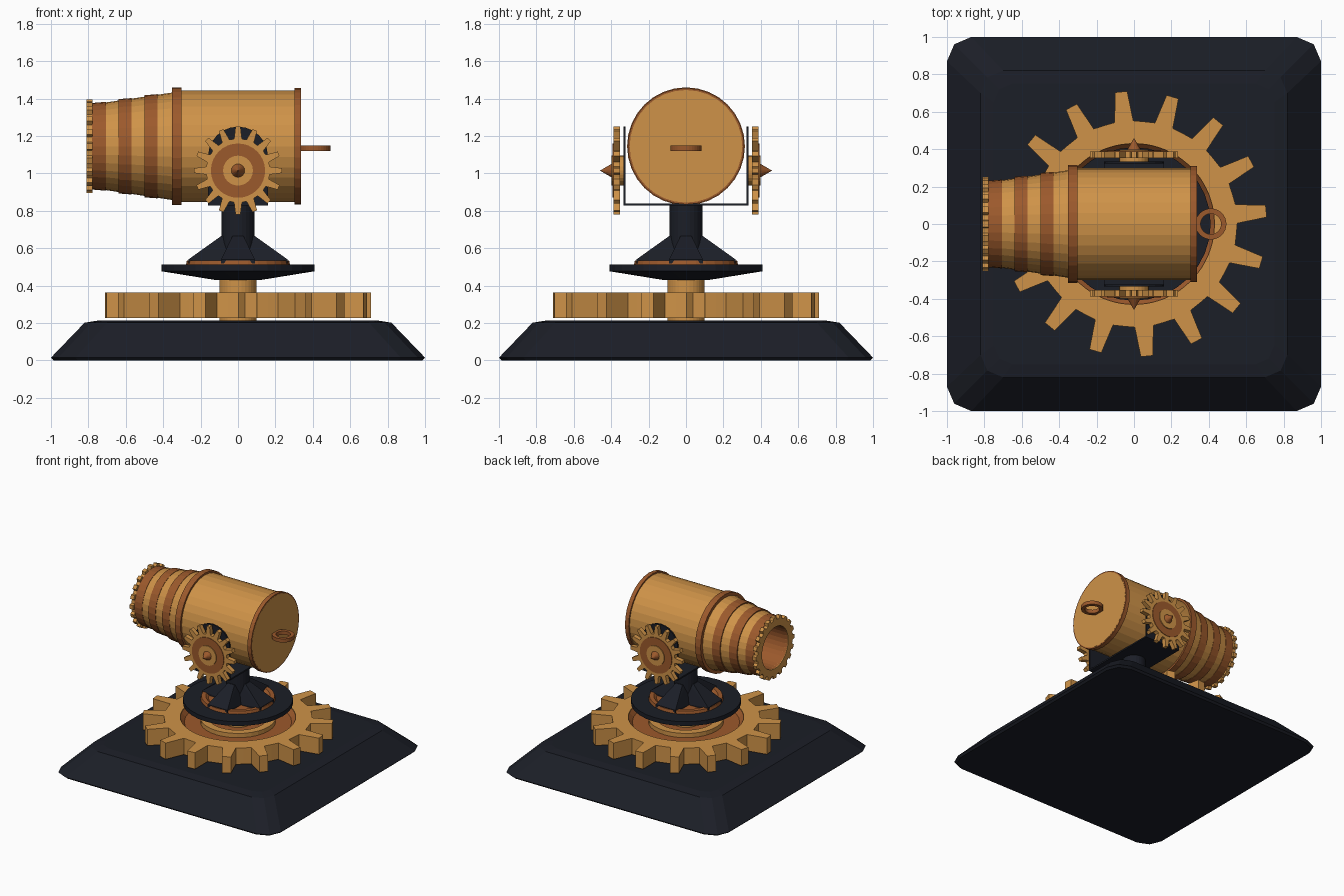
import bpy, bmesh
from math import sin, cos, pi, radians
from mathutils import Matrix, Vector

if "Cube" in bpy.data.objects:
    bpy.data.objects.remove(bpy.data.objects["Cube"])


def material(name, rgb):
    m = bpy.data.materials.new(name)
    m.diffuse_color = (*rgb, 1)
    m.use_nodes = True
    m.node_tree.nodes["Principled BSDF"].inputs["Base Color"].default_value = m.diffuse_color
    return m


BRASS = material("brass", (0.62, 0.29, 0.065))
COPPER = material("copper", (0.33, 0.10, 0.025))
IRON = material("iron", (0.011, 0.013, 0.020))


def finish(name, bm, mat, matrix=Matrix()):
    bmesh.ops.remove_doubles(bm, verts=bm.verts, dist=1e-5)
    bmesh.ops.recalc_face_normals(bm, faces=bm.faces)
    bm.transform(matrix)
    me = bpy.data.meshes.new(name)
    bm.to_mesh(me)
    bm.free()
    me.materials.append(mat)
    ob = bpy.data.objects.new(name, me)
    bpy.context.collection.objects.link(ob)
    return ob


def bridge(bm, loops, closed=False):
    """Join a stack of equal-length point loops with quads."""
    rings = [[bm.verts.new(p) for p in loop] for loop in loops]
    pairs = list(zip(rings, rings[1:])) + ([(rings[-1], rings[0])] if closed else [])
    n = len(rings[0])
    for a, b in pairs:
        for i in range(n):
            j = (i + 1) % n
            bm.faces.new((a[i], a[j], b[j], b[i]))
    return rings


def lathe(name, profile, mat, matrix=Matrix(), segs=32, closed=False):
    """Spin (radius, height) points about local z."""
    bm = bmesh.new()
    bridge(bm, [[(r * cos(2 * pi * i / segs), r * sin(2 * pi * i / segs), h)
                 for i in range(segs)] for r, h in profile], closed)
    return finish(name, bm, mat, matrix)


def band(name, h0, r0, h1, r1, inner, mat, matrix):
    """Hoop around the barrel."""
    return lathe(name, [(inner, h0), (r0, h0), (r1, h1), (inner, h1)], mat, matrix, closed=True)


def gear(name, teeth, hole, root, tip, root_w, tip_w, z0, z1, mat, matrix=Matrix(), phase=0):
    outer, inner = [], []
    for k in range(teeth):
        a = phase + 2 * pi * k / teeth
        pts = [(root, -root_w), (tip, -tip_w), (tip, tip_w), (root, root_w)]
        for r, w in pts:
            outer.append((r * cos(a) - w * sin(a), r * sin(a) + w * cos(a)))
        mid = a + pi / teeth
        outer.append((root * cos(mid), root * sin(mid)))
        for t in (-.3, -.1, .1, .3, .5):
            b = a + t * 2 * pi / teeth
            inner.append((hole * cos(b), hole * sin(b)))
    bm = bmesh.new()
    bridge(bm, [[(x, y, z) for x, y in loop] for loop, z in
                ((inner, z0), (outer, z0), (outer, z1), (inner, z1))], True)
    return finish(name, bm, mat, matrix)


# Base plinth: stacked rounded squares
def rounded_square(h, c, z):
    pts = []
    for k in range(4):
        for x, y in ((h, h - c), (h - .3 * c, h - .3 * c), (h - c, h)):
            for _ in range(k):
                x, y = -y, x
            pts.append((x, y, z))
    return pts


bm = bmesh.new()
rings = bridge(bm, [rounded_square(*a) for a in
                    ((.985, .13, 0), (1, .13, .015), (.82, .12, .202), (.75, .10, .213))])
bm.faces.new(rings[0])
bm.faces.new(rings[-1])
finish("base", bm, IRON)

# Turntable gear with recessed copper web and hub
gear("turntable_gear", 16, .43, .55, .71, .05, .033, .228, .362, BRASS, phase=radians(5.6))
lathe("turntable_web", [(0, .23), (.432, .23), (.432, .355), (.40, .32), (0, .32)], COPPER)
lathe("turntable_ring", [(.28, .31), (.28, .355), (.22, .355), (.22, .31)], BRASS, closed=True)
lathe("turntable_hub", [(0, .2), (.1, .2), (.1, .45), (0, .45)], BRASS)

# Swivel disc and copper dish
lathe("swivel_disc", [(0, .43), (.12, .43), (.41, .477), (.41, .512), (.27, .512), (0, .505)], IRON)
lathe("swivel_dish", [(.28, .505), (.273, .535), (.24, .535), (.22, .517), (0, .517)], COPPER)

# Column with four flared feet
lathe("column", [(0, .51), (.087, .51), (.087, .832), (0, .832)], IRON, segs=24)
for k in range(4):
    bm = bmesh.new()
    for s in (-1, 1):
        for p in ((.04, .09, .517), (.265, .09, .517), (.265, .09, .54),
                  (.09, .03, .665), (.04, .03, .665)):
            bm.verts.new((p[0], s * p[1], p[2]))
    bmesh.ops.convex_hull(bm, input=bm.verts)
    finish(f"column_foot_{k + 1}", bm, IRON, Matrix.Rotation(k * pi / 2, 4, 'Z'))

# U-shaped cradle: floor plate and two round-topped cheeks
bm = bmesh.new()
bmesh.ops.create_cube(bm, size=1, matrix=Matrix.Translation((0, 0, .834)) @ Matrix.Diagonal((.32, .67, .012, 1)))
finish("cradle_floor", bm, IRON)
outline = [(-.16, .828), (.16, .828)] + [(.16 * cos(pi * i / 12), 1.09 + .16 * sin(pi * i / 12)) for i in range(13)]
for side, s in (("front", -1), ("back", 1)):
    bm = bmesh.new()
    r = bridge(bm, [[(x, s * y, z) for x, z in outline] for y in (.323, .335)])
    bm.faces.new(r[0])
    bm.faces.new(r[1])
    finish(f"cradle_cheek_{side}", bm, IRON)

    # Trunnion gear, discs and spike on each cheek
    m = Matrix.Translation((0, 0, 1.015)) @ Matrix.Rotation(-s * pi / 2, 4, 'X')
    gear(f"trunnion_gear_{side}", 16, .14, .17, .235, .021, .013, .352, .388, BRASS, m)
    lathe(f"trunnion_plate_{side}", [(0, .355), (.145, .355), (.145, .392), (0, .392)], COPPER, m)
    lathe(f"trunnion_boss_{side}", [(0, .325), (.08, .325), (.08, .398), (0, .398)], BRASS, m, 24)
    lathe(f"trunnion_spike_{side}", [(0, .39), (.036, .39), (.036, .398), (0, .46)], COPPER, m, 16)

# Barrel: local z runs along world x, muzzle at -x
B = Matrix.Translation((0, 0, 1.145)) @ Matrix.Rotation(pi / 2, 4, 'Y')
lathe("barrel", [(0, .338), (.301, .338), (.299, .3), (.299, -.33), (.286, -.36),
                 (.222, -.79), (.17, -.79)], BRASS, B)
lathe("bore", [(.17, -.805), (.17, -.36), (0, -.36)], COPPER, B)
band("breech_hoop", .303, .311, .337, .311, .295, COPPER, B)
band("middle_hoop", -.353, .315, -.303, .315, .28, COPPER, B)
for k, (a, b) in enumerate(((-.43, -.50), (-.57, -.64), (-.705, -.78))):
    def taper(h):
        return .286 + (h + .36) * .149 + .006
    band(f"muzzle_hoop_{k + 1}", a, taper(a) - .003, b, taper(b) + .002, .2, COPPER, B)
gear("muzzle_gear", 20, .17, .226, .25, .022, .016, -.81, -.778, BRASS, B)

# Pull ring on the breech
lathe("pull_ring", [(.055, -.015), (.083, -.015), (.083, .015), (.055, .015)], COPPER,
      Matrix.Translation((.411, 0, 1.135)), closed=True)
